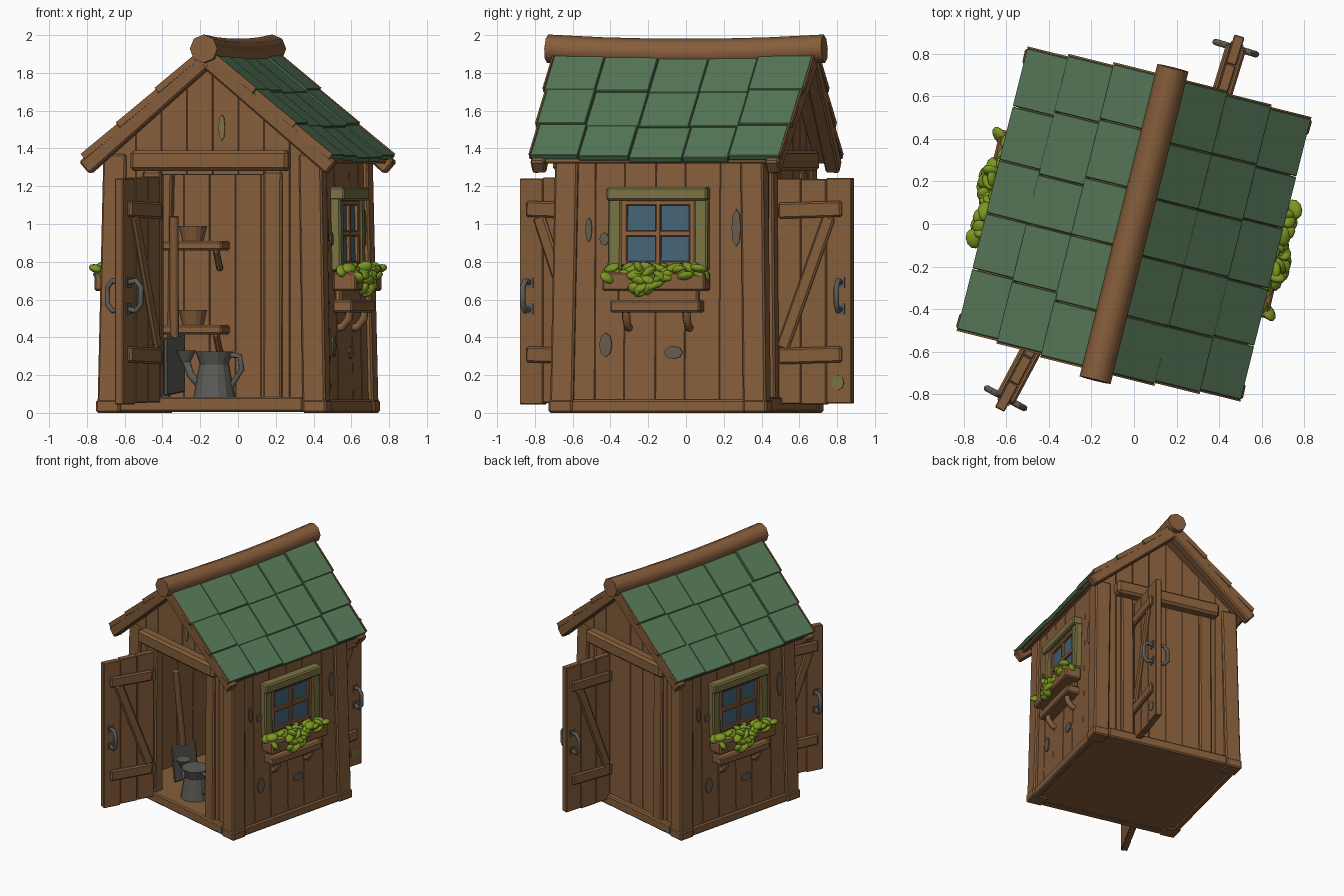
import bpy, bmesh, math, random
from mathutils import Matrix, Vector, Euler

random.seed(4)
if "Cube" in bpy.data.objects:
    bpy.data.objects.remove(bpy.data.objects["Cube"])

TURN = math.radians(-14)
FRONT, BACK = (0,), (math.pi,)
BOTH = FRONT + BACK


def material(name, rgb):
    m = bpy.data.materials.new(name)
    m.use_nodes = True
    m.diffuse_color = (*rgb, 1)
    m.node_tree.nodes["Principled BSDF"].inputs["Base Color"].default_value = (*rgb, 1)
    return m


WOOD = material("brown wood", (.235, .11, .043))
SASH = material("warm sash wood", (.28, .12, .045))
GREEN = material("green shingle", (.092, .188, .095))
OLIVE = material("olive paint", (.195, .17, .055))
GLASS = material("blue glass", (.058, .128, .185))
LEAF = material("leaf green", (.2, .31, .015))
METAL = material("grey metal", (.105, .105, .095))
STAIN = material("worn grey", (.13, .105, .075))


def place(name, bm, mat, spins, matrix=Matrix(), bevel=0):
    """Make one object per spin about the vertical axis."""
    bmesh.ops.recalc_face_normals(bm, faces=bm.faces)
    mesh = bpy.data.meshes.new(name)
    bm.to_mesh(mesh)
    bm.free()
    mesh.materials.append(mat)
    for s in spins:
        ob = bpy.data.objects.new(name, mesh)
        bpy.context.collection.objects.link(ob)
        ob.matrix_world = Matrix.Rotation(TURN + s, 4, 'Z') @ matrix
        if bevel:
            b = ob.modifiers.new("soft edges", 'BEVEL')
            b.width, b.segments = bevel, 1


def beam(name, mat, p0, p1, w, d, side=(1, 0, 0), spins=FRONT, bevel=.01):
    """Board from p0 to p1, w wide along side and d deep."""
    p0, p1 = Vector(p0), Vector(p1)
    z = (p1 - p0).normalized()
    x = Vector(side)
    x = (x - z * x.dot(z)).normalized()
    y = z.cross(x)
    m = Matrix((x, y, z)).transposed().to_4x4()
    m.translation = (p0 + p1) / 2
    bm = bmesh.new()
    bmesh.ops.create_cube(bm, size=1)
    bmesh.ops.scale(bm, verts=bm.verts, vec=(w, d, (p1 - p0).length))
    place(name, bm, mat, spins, m, bevel)


def prism(name, mat, outline, v0, v1, spins=FRONT, bevel=.003):
    """Extrude a (u, z) outline between two depths."""
    bm = bmesh.new()
    f = bm.faces.new([bm.verts.new((u, v0, z)) for u, z in outline])
    r = bmesh.ops.extrude_face_region(bm, geom=[f])
    bmesh.ops.translate(bm, verts=[e for e in r["geom"] if isinstance(e, bmesh.types.BMVert)],
                        vec=(0, v1 - v0, 0))
    place(name, bm, mat, spins, bevel=bevel)


def tube(name, mat, pts, r, spins=FRONT):
    for s in spins:
        c = bpy.data.curves.new(name, 'CURVE')
        c.dimensions, c.bevel_depth, c.bevel_resolution, c.use_fill_caps = '3D', r, 2, True
        sp = c.splines.new('POLY')
        sp.points.add(len(pts) - 1)
        for p, co in zip(sp.points, pts):
            p.co = (*co, 1)
        c.materials.append(mat)
        ob = bpy.data.objects.new(name, c)
        bpy.context.collection.objects.link(ob)
        ob.matrix_world = Matrix.Rotation(TURN + s, 4, 'Z')
        bpy.ops.object.select_all(action='DESELECT')
        ob.select_set(True)
        bpy.context.view_layer.objects.active = ob
        bpy.ops.object.convert(target='MESH')
        bpy.ops.object.shade_smooth_by_angle(angle=math.radians(50))


def cone(name, mat, base, r0, r1, h):
    bm = bmesh.new()
    bmesh.ops.create_cone(bm, cap_ends=True, segments=14, radius1=r0, radius2=r1, depth=h)
    place(name, bm, mat, FRONT, Matrix.Translation(Vector(base) + Vector((0, 0, h / 2))))


def wall(z):
    return .602 - .025 * z / 1.4


# Base and corner posts
beam("floor", WOOD, (0, 0, .01), (0, 0, .085), 1.18, 1.12)
beam("end_sill", WOOD, (-.5, -.557, .045), (.5, -.557, .045), .08, .07, (0, 0, 1), BOTH)
beam("side_skirting", WOOD, (.59, -.5, .035), (.59, .5, .035), .07, .05, (0, 0, 1), BOTH)
for s in (-1, 1):
    beam("corner_post", WOOD, (s * .56, -.527, 0), (s * .533, -.505, 1.37), .125, .125, spins=BOTH)
    beam("post_foot", WOOD, (s * .563, -.53, 0), (s * .563, -.53, .07), .13, .13, spins=BOTH)

# Side wall planks
edges = [-.48, -.35, -.19, -.02, .14, .33, .48]
for a, b in zip(edges, edges[1:]):
    j = random.uniform(-.003, .003)
    beam("side_plank", WOOD, (.572 + j, (a + b) / 2, .05), (.547 + j, (a + b) / 2, 1.38),
         .05, b - a, spins=BOTH, bevel=.003)


# End walls with gables; the front has the doorway
def gable(u):
    return 1.85 - .84 * abs(u)


edges = [-.54, -.42, -.28, -.14, 0, .14, .28, .42, .54]
for a, b in zip(edges, edges[1:]):
    j = random.uniform(-.003, .003)
    for spin, opening in ((FRONT, abs(a + b) / 2 < .28), (BACK, False)):
        z0 = 1.26 if opening else .06
        prism("end_plank", WOOD, [(a, z0), (b, z0), (b, gable(b)), (a, gable(a))],
              -.55 + j, -.505, spin)
beam("lintel", WOOD, (-.435, -.575, 1.335), (.425, -.575, 1.335), .11, .1, (0, 0, 1), BOTH, .018)
for s in (-1, 1):
    beam("door_jamb", WOOD, (s * .33, -.55, .06), (s * .33, -.54, 1.28), .1, .06, spins=BOTH)


# Roof with sagging ridge, slightly longer at the top than at the eaves
def sag(v):
    return .02 * (1 - (v / .7) ** 2)


def half(u):
    return .715 - .06 * u


def slope(u, v=.7, lift=0):
    return Vector((u, v, 1.922 - .85 * abs(u) - sag(v) + lift))


tube("ridge_beam", WOOD, [(0, v, 1.925 - sag(v)) for v in (-.755, -.45, -.15, .15, .45, .755)], .075)
for s in (-1, 1):
    beam("roof_deck", WOOD, slope(0, 0, -.025), slope(s * .655, 0, -.02), 1.3, .03, (0, 1, 0))
    for e in (-1, 1):
        beam("verge_board", WOOD, slope(0, e * (half(0) - .036), -.05),
             slope(s * .672, e * (half(.67) - .036), -.05), .075, .085, (0, 1, 0))
    rows = [.03, .26, .475, .67]
    for u0, u1 in zip(rows, rows[1:]):
        w = half((u0 + u1) / 2)
        cols = [-w] + [w * (.4 * k - 1) + random.uniform(-.025, .025) for k in range(1, 5)] + [w]
        for a, b in zip(cols, cols[1:]):
            v, j = (a + b) / 2, random.uniform(-.004, .005)
            beam("roof_shingle", GREEN, slope(s * u0, v, .004 + j), slope(s * (u1 + .008), v, .014 + j),
                 b - a - .003, .032, (0, 1, 0), bevel=.004)
        for v in (-w - .003, w + .003):
            beam("shingle_end", WOOD, slope(s * u0, v, .002), slope(s * (u1 + .006), v, .012),
                 .009, .034, (0, 1, 0), bevel=0)


# Open doors with crossed bracing on both faces
def door(hinge, lean, spins):
    h = Vector((*hinge, 0))
    out = Vector((-math.sin(lean), -math.cos(lean), 0))
    n = Vector((math.cos(lean), -math.sin(lean), 0))

    def at(a, b, z):
        return h + out * a + n * b + Vector((0, 0, z))

    for k in range(3):
        a, j = .07 + .14 * k, random.uniform(-.01, .01)
        beam("door_plank", WOOD, at(a, 0, .05 + j), at(a, 0, 1.245 + j), .14, .05, out, spins, .005)
    for f in (-1, 1):
        for z in (.3, 1.07):
            beam("door_rail", WOOD, at(.02, f * .034, z), at(.37, f * .034, z + .01), .085, .03,
                 (0, 0, 1), spins)
            beam("hinge_plate", METAL, at(0, f * .027, z - .05), at(0, f * .027, z + .03), .03, .01,
                 out, spins, 0)
        beam("door_brace", WOOD, at(.04, f * .032, .34), at(.3, f * .032, 1.04), .07, .026, out, spins)
        tube("door_handle", METAL, [at(.36, f * b, z) for b, z in
             ((.02, .55), (.07, .54), (.1, .575), (.1, .665), (.07, .7), (.02, .69))], .015, spins)
        for z in (.55, .69):
            beam("handle_plate", METAL, at(.36, f * .023, z - .028), at(.36, f * .023, z + .028),
                 .05, .016, out, spins, 0)


door((-.3, -.59), math.radians(14), FRONT)
door((-.245, -.557), math.radians(3), BACK)

# Windows
beam("window_glass", GLASS, (.594, 0, .8), (.59, 0, 1.11), .008, .37, spins=BOTH, bevel=0)
for v in (-.235, .235):
    beam("window_side_board", OLIVE, (.6, v, .75), (.595, v, 1.15), .06, .075, spins=BOTH)
beam("window_head_board", OLIVE, (.605, -.275, 1.16), (.605, .275, 1.16), .07, .085, (0, 0, 1), BOTH)
for v, w in ((-.187, .035), (0, .028), (.187, .035)):
    beam("sash_upright", SASH, (.598, v, .78), (.596, v, 1.13), .036, w, spins=BOTH, bevel=.005)
for z in (.79, .95, 1.112):
    beam("sash_bar", SASH, (.597, -.18, z), (.597, .18, z), .03, .034, (0, 0, 1), BOTH, .005)

# Planter boxes on brackets
beam("planter_box", WOOD, (.65, -.28, .695), (.65, .28, .695), .1, .13, (0, 0, 1), BOTH)
beam("planter_ledge", WOOD, (.63, -.245, .565), (.63, .245, .565), .065, .11, (0, 0, 1), BOTH)
beam("planter_back", WOOD, (.6, -.22, .62), (.6, .22, .62), .08, .04, (0, 0, 1), BOTH)
for v in (-.165, .165):
    tube("planter_bracket", WOOD, [(.58, v, .45), (.61, v, .455), (.645, v, .5), (.65, v, .56)], .022, BOTH)
bm = bmesh.new()
for i in range(60):
    if i < 50:
        p = (random.uniform(.63, .715), -.26 + .52 * i / 49, random.uniform(.715, .77))
    else:
        p = (random.uniform(.71, .73), random.uniform(-.1, .03), random.uniform(.63, .71))
    m = Matrix.Translation(p) @ Euler([random.uniform(-.9, .9) for _ in range(3)]).to_matrix().to_4x4()
    m = m @ Matrix.Diagonal((.036, .048, .022, 1))
    bmesh.ops.create_icosphere(bm, subdivisions=2, radius=1, matrix=m)
for f in bm.faces:
    f.smooth = True
place("planter_leaves", bm, LEAF, BOTH)


# Worn paint patches
def patch(name, mat, center, normal, w, h, spins=BOTH):
    bm = bmesh.new()
    bmesh.ops.create_cone(bm, cap_ends=True, segments=8, radius1=.5, radius2=.5, depth=.009)
    m = Matrix.Translation(center) @ Vector(normal).to_track_quat('Z', 'Y').to_matrix().to_4x4()
    place(name, bm, mat, spins, m @ Matrix.Diagonal((w, h, 1, 1)))


for v, z, w, h in ((-.385, .97, .035, .13), (-.3, .92, .05, .07), (.42, .98, .05, .2),
                   (-.29, .36, .07, .13), (.08, .32, .1, .07)):
    patch("worn_patch", STAIN, (wall(z), v, z), (1, 0, .018), w, h)
patch("gable_patch", OLIVE, (.05, -.554, 1.51), (0, -1, 0), .035, .14, FRONT)
patch("door_patch", OLIVE, (-.29, -.9, .16), (-1, .052, 0), .07, .08, BACK)

# Shelves, pots and tools inside
for z in (.885, .44):
    beam("shelf", WOOD, (-.53, .42, z), (-.17, .42, z), .05, .18, (0, 0, 1))
    beam("shelf_bracket", WOOD, (-.22, .49, z - .13), (-.22, .4, z - .02), .035, .03)
    cone("shelf_pot", WOOD, (-.35, .42, z + .02), .055, .075, .085)
cone("can_body", METAL, (-.03, -.4, .085), .11, .08, .17)
cone("can_neck", METAL, (-.03, -.4, .255), .075, .1, .07)
tube("can_spout", METAL, [(-.1, -.4, .14), (-.16, -.39, .2), (-.19, -.38, .28)], .022)
cone("can_rose", METAL, (-.19, -.38, .27), .025, .055, .06)
tube("can_handle", METAL, [(.04, -.4, .31), (.11, -.4, .3), (.12, -.4, .23), (.06, -.4, .14)], .015)
tube("shovel_handle", WOOD, [(-.25, -.4, 1.04), (-.27, -.31, .4)], .024)
beam("shovel_blade", METAL, (-.27, -.31, .41), (-.28, -.27, .1), .2, .02, (.3, .95, 0), bevel=.008)
